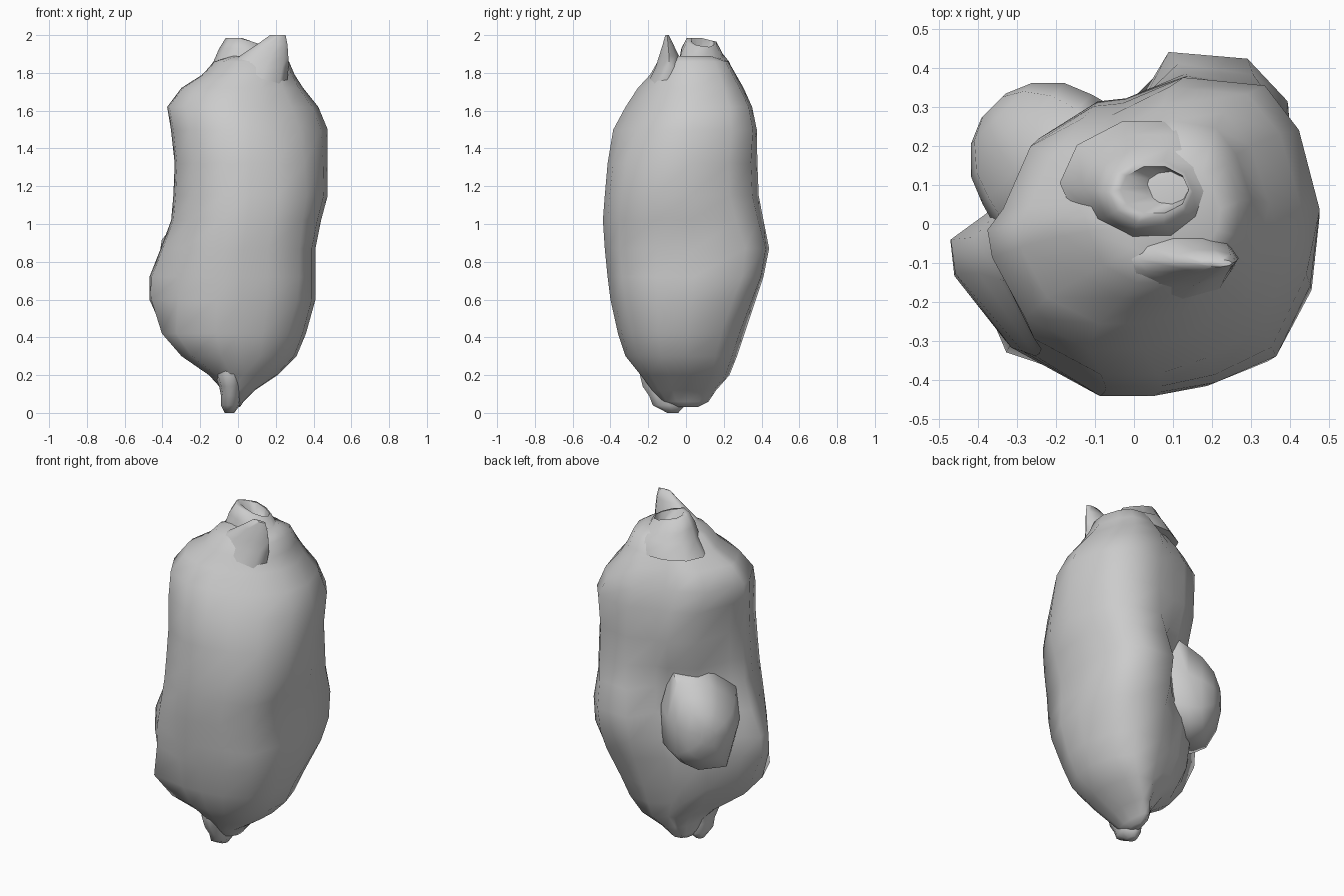
import bpy, bmesh, math
from mathutils import Vector

cube = bpy.data.objects.get("Cube")
if cube:
    bpy.data.objects.remove(cube, do_unlink=True)

grey = bpy.data.materials.new("plain_grey")
grey.use_nodes = True
grey.diffuse_color = (0.6, 0.6, 0.6, 1)
grey.node_tree.nodes["Principled BSDF"].inputs["Base Color"].default_value = (0.6, 0.6, 0.6, 1)


def skin(name, loops):
    """Bridge successive closed loops of points, cap both ends, shade smooth."""
    bm = bmesh.new()
    rows = [[bm.verts.new(p) for p in loop] for loop in loops]
    n = len(rows[0])
    for a, b in zip(rows, rows[1:]):
        for i in range(n):
            j = (i + 1) % n
            bm.faces.new((a[i], a[j], b[j], b[i]))
    bm.faces.new(rows[0])
    bm.faces.new(rows[-1])
    bmesh.ops.recalc_face_normals(bm, faces=bm.faces)
    mesh = bpy.data.meshes.new(name)
    bm.to_mesh(mesh)
    bm.free()
    mesh.materials.append(grey)
    obj = bpy.data.objects.new(name, mesh)
    bpy.context.collection.objects.link(obj)
    bpy.ops.object.select_all(action='DESELECT')
    obj.select_set(True)
    bpy.context.view_layer.objects.active = obj
    bpy.ops.object.shade_smooth_by_angle(angle=math.radians(70))


def fit(section, ring):
    """Stretch a unit cross-section into the box z, x0, x1, y0, y1."""
    z, x0, x1, y0, y1 = ring
    return [Vector(((x0 + x1) / 2 + u * (x1 - x0) / 2,
                    (y0 + y1) / 2 + v * (y1 - y0) / 2, z)) for u, v in section]


# Main body: lumpy section with a groove at the back
section = [(-1, -.09), (-.97, -.3), (-.76, -.76), (-.35, -1), (.0, -1), (.35, -.94),
           (.72, -.77), (.95, -.36), (1, .11), (.84, .61), (.63, .91), (.16, 1),
           (-.2, .76), (-.38, .74), (-.72, .52), (-.9, .07)]
rings = [
    (.03, -.04, .01, -.04, .06), (.06, -.06, .03, -.13, .12), (.12, -.08, .09, -.18, .16),
    (.2, -.15, .21, -.24, .23), (.3, -.28, .31, -.32, .27), (.42, -.345, .36, -.36, .31),
    (.6, -.365, .41, -.40, .37), (.72, -.365, .41, -.415, .41), (.87, -.355, .41, -.43, .44),
    (1.02, -.34, .44, -.44, .41), (1.15, -.34, .475, -.43, .385), (1.32, -.335, .475, -.415, .378),
    (1.5, -.355, .475, -.385, .375), (1.62, -.375, .425, -.32, .35), (1.72, -.30, .345, -.255, .305),
    (1.79, -.19, .30, -.19, .265), (1.86, -.125, .27, -.15, .225), (1.89, -.03, .22, -.09, .14)]
# Swellings and hollows: height, spread, shift in x and y, {section point: weight}
swellings = [
    (.66, .25, -.11, 0, {0: 1, 1: 1, 2: .4, 15: .5}),
    (.40, .13, -.05, -.05, {2: 1, 1: .5}),
    (.78, .25, .05, .05, {9: 1, 10: .5}),
    (1.55, .15, .015, .015, {9: 1, 10: 1}),
    (.80, .25, .025, -.02, {6: 1}),
    (1.55, .20, -.035, .035, {6: 1, 5: .6, 7: .4}),
    (1.35, .22, -.01, .04, {12: 1, 13: 1, 14: 1}),
    (.90, .20, .06, -.06, {12: .8, 13: 1, 14: 1})]
loops = [fit(section, r) for r in rings]
for loop in loops:
    for height, spread, dx, dy, weights in swellings:
        amount = math.exp(-((loop[0].z - height) / spread) ** 2)
        for i, weight in weights.items():
            loop[i] += Vector((dx, dy, 0)) * weight * amount
skin("body", loops)

# Blunt growth on the back right: outline (sideways, height) shrinking outward
outline = [(-.18, .92), (-.17, .70), (-.10, .62), (-.01, .57), (.19, .58), (.26, .85),
           (.235, 1.0), (.13, 1.08), (.08, 1.12), (-.12, 1.14)]
growth = []
for out, scale, drop in ((.10, .8, 0), (.23, 1, 0), (.31, .9, .03), (.38, .77, .045),
                         (.44, .5, .035), (.468, .2, .02)):
    loop = []
    for h, z in outline:
        h = .04 + (h - .04) * scale
        loop.append(Vector((-(h + out) / math.sqrt(2), (out - h) / math.sqrt(2),
                            .84 + (z - .84) * scale - drop)))
    growth.append(loop)
skin("back_growth", growth)

# Crown: pointed front peak and a hollow fold leaning to the back
round10 = [(math.cos(k * math.pi / 5), math.sin(k * math.pi / 5)) for k in range(10)]
skin("crown_peak", [fit(round10, r) for r in (
    (1.66, -.20, .24, -.25, .0), (1.75, -.15, .26, -.205, .0), (1.83, -.08, .268, -.165, -.01),
    (1.89, .01, .266, -.145, -.035), (1.95, .10, .262, -.125, -.065), (2.0, .17, .252, -.11, -.09))])

fold = [fit(round10, r) for r in (
    (1.78, -.19, .27, -.06, .27), (1.86, -.13, .23, -.045, .235), (1.91, -.10, .19, -.03, .20),
    (1.965, -.065, .15, .0, .165), (1.965, -.035, .14, .025, .15), (1.88, .03, .14, .055, .13))]
for loop in fold[2:]:
    for p in loop:
        p.z += .02 - .35 * max(p.x - .02, 0) - .25 * max(p.y - .08, 0)
skin("crown_fold", fold)

# Small nub underneath
skin("bottom_nub", [fit(round10, r) for r in (
    (0, -.07, -.02, -.10, -.04), (.04, -.09, .01, -.18, .0), (.09, -.09, .015, -.20, .0),
    (.14, -.10, .02, -.235, .0), (.2, -.12, .03, -.25, .0), (.28, -.12, .05, -.25, .0))])
